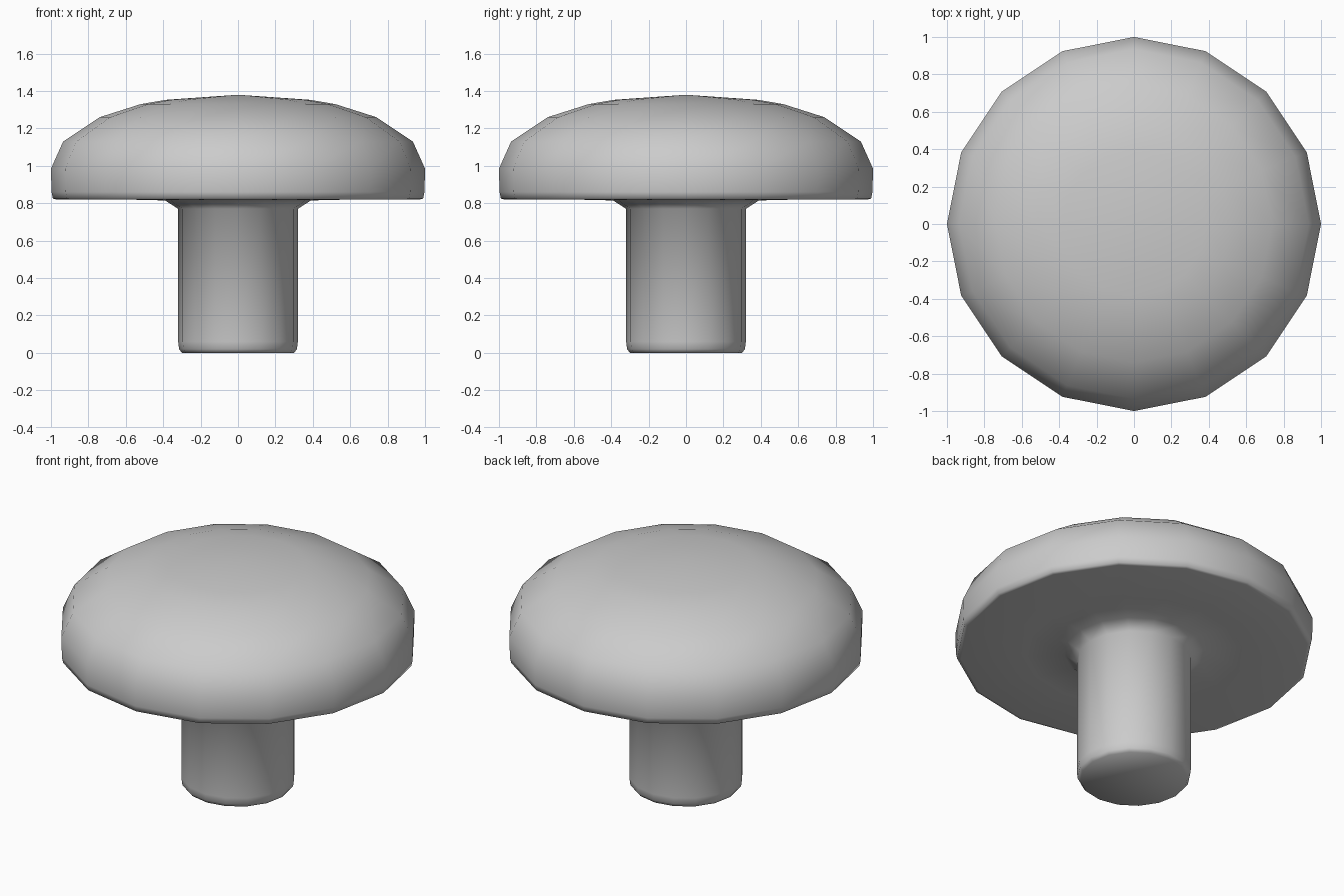
import bpy, bmesh, math

cube = bpy.data.objects.get("Cube")
if cube:
    bpy.data.objects.remove(cube)

SIDES = 16

grey = bpy.data.materials.new("plain grey")
grey.use_nodes = True
colour = (0.6, 0.6, 0.6, 1)
grey.diffuse_color = colour
grey.node_tree.nodes["Principled BSDF"].inputs["Base Color"].default_value = colour


def lathe(name, profile):
    """Spin a (radius, height) profile around z; zero radius makes a pole."""
    bm = bmesh.new()
    rings = []
    for r, z in profile:
        if r == 0:
            rings.append([bm.verts.new((0, 0, z))] * SIDES)
        else:
            turns = [2 * math.pi * i / SIDES for i in range(SIDES)]
            rings.append([bm.verts.new((r * math.cos(a), r * math.sin(a), z)) for a in turns])
    for low, high in zip(rings, rings[1:]):
        for i in range(SIDES):
            j = (i + 1) % SIDES
            corners = list(dict.fromkeys((low[i], low[j], high[j], high[i])))
            bm.faces.new(corners)
    bmesh.ops.recalc_face_normals(bm, faces=bm.faces)
    mesh = bpy.data.meshes.new(name)
    bm.to_mesh(mesh)
    bm.free()
    mesh.materials.append(grey)
    mesh.shade_smooth()
    obj = bpy.data.objects.new(name, mesh)
    bpy.context.collection.objects.link(obj)
    return obj


# Stem with a softened foot, flared neck, flat underside and domed cap
lathe("mushroom_knob", [
    (0, 0), (0.3, 0), (0.315, 0.02),
    (0.32, 0.06), (0.32, 0.77),
    (0.39, 0.815), (0.6, 0.82), (0.97, 0.82),
    (0.99, 0.825), (0.997, 0.86), (1, 0.985),
    (0.935, 1.13), (0.74, 1.26), (0.52, 1.33),
    (0.385, 1.353), (0, 1.38),
])
